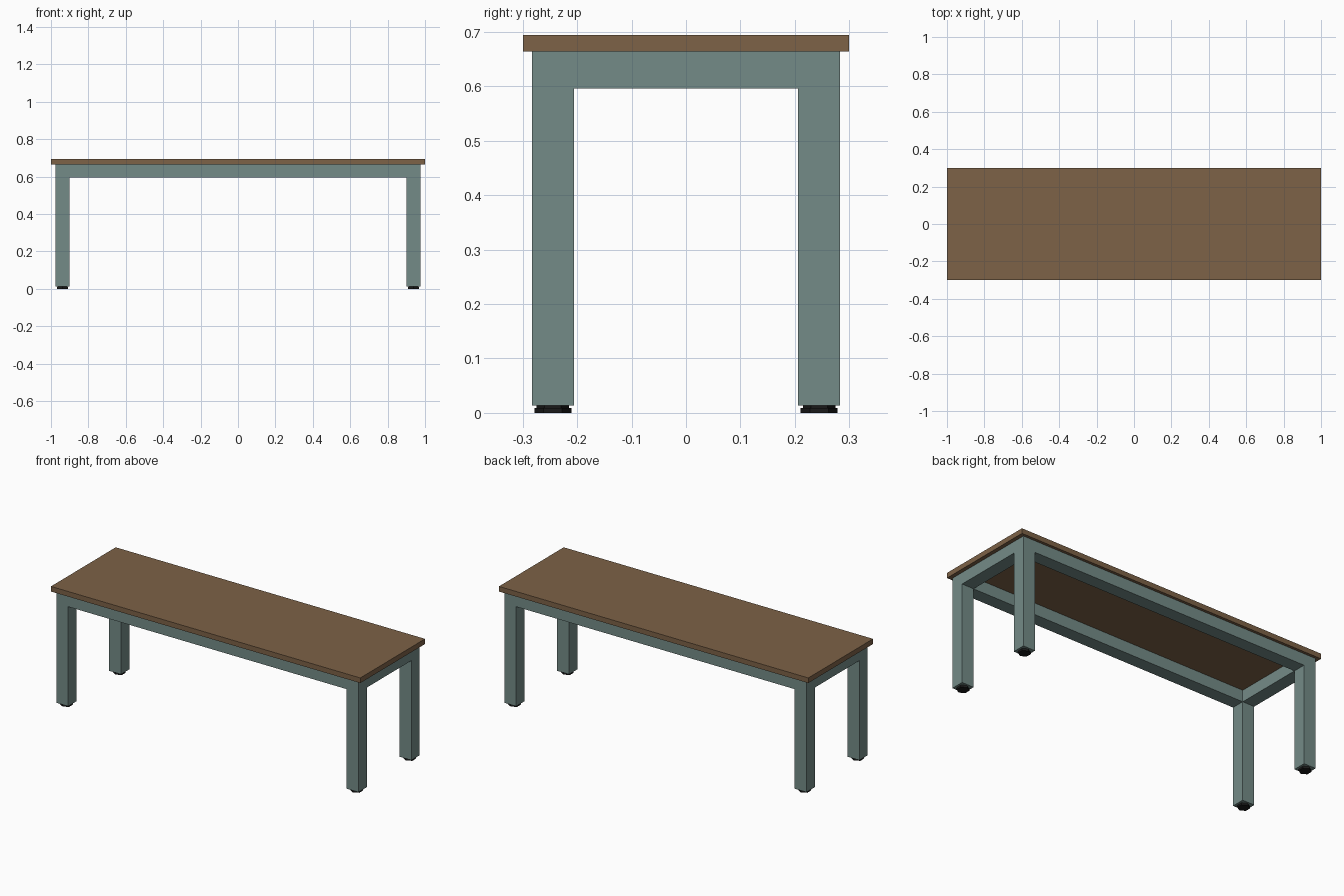
import bpy
from mathutils import Matrix

cube = bpy.data.objects.get("Cube")
if cube:
    bpy.data.objects.remove(cube, do_unlink=True)


def make_material(name, rgb):
    mat = bpy.data.materials.new(name)
    mat.use_nodes = True
    colour = (*rgb, 1)
    mat.diffuse_color = colour
    mat.node_tree.nodes["Principled BSDF"].inputs["Base Color"].default_value = colour
    return mat


WOOD = make_material("brown wood", (0.205, 0.122, 0.063))
STEEL = make_material("grey green paint", (0.175, 0.26, 0.245))
RUBBER = make_material("black rubber", (0.01, 0.01, 0.01))

# Overall sizes
LEG = 0.077
HALF_X, HALF_Y = 0.977, 0.283
LEG_X, LEG_Y = HALF_X - LEG / 2, HALF_Y - LEG / 2
LEG_BOTTOM, RAIL_BOTTOM, FRAME_TOP, TOP = 0.014, 0.596, 0.664, 0.694


def box(name, x, y, z0, z1, width, depth, mat):
    bpy.ops.mesh.primitive_cube_add(size=1, location=(x, y, (z0 + z1) / 2))
    obj = bpy.context.object
    obj.name = name
    obj.data.transform(Matrix.Diagonal((width, depth, z1 - z0, 1)))
    obj.data.materials.append(mat)


def hexagon(name, x, y, z0, z1, radius, mat):
    bpy.ops.mesh.primitive_cylinder_add(
        vertices=6, radius=radius, depth=z1 - z0, location=(x, y, (z0 + z1) / 2))
    obj = bpy.context.object
    obj.name = name
    obj.data.materials.append(mat)


# Table top board
box("table_top", 0, 0, FRAME_TOP, TOP, 2, 0.598, WOOD)

# Rails between the legs
for side, sign in (("front", -1), ("back", 1)):
    box(side + "_rail", 0, sign * LEG_Y, RAIL_BOTTOM, FRAME_TOP,
        2 * (HALF_X - LEG), LEG, STEEL)
for side, sign in (("left", 1), ("right", -1)):
    box(side + "_rail", sign * LEG_X, 0, RAIL_BOTTOM, FRAME_TOP,
        LEG, 2 * (HALF_Y - LEG), STEEL)

# Legs with hexagonal levelling feet
for end, sy in (("front", -1), ("back", 1)):
    for side, sx in (("left", 1), ("right", -1)):
        x, y = sx * LEG_X, sy * LEG_Y
        tag = end + "_" + side
        box(tag + "_leg", x, y, LEG_BOTTOM, FRAME_TOP, LEG, LEG, STEEL)
        hexagon(tag + "_foot_collar", x, y, 0.009, LEG_BOTTOM, 0.03, RUBBER)
        hexagon(tag + "_foot_pad", x, y, 0, 0.009, 0.034, RUBBER)
